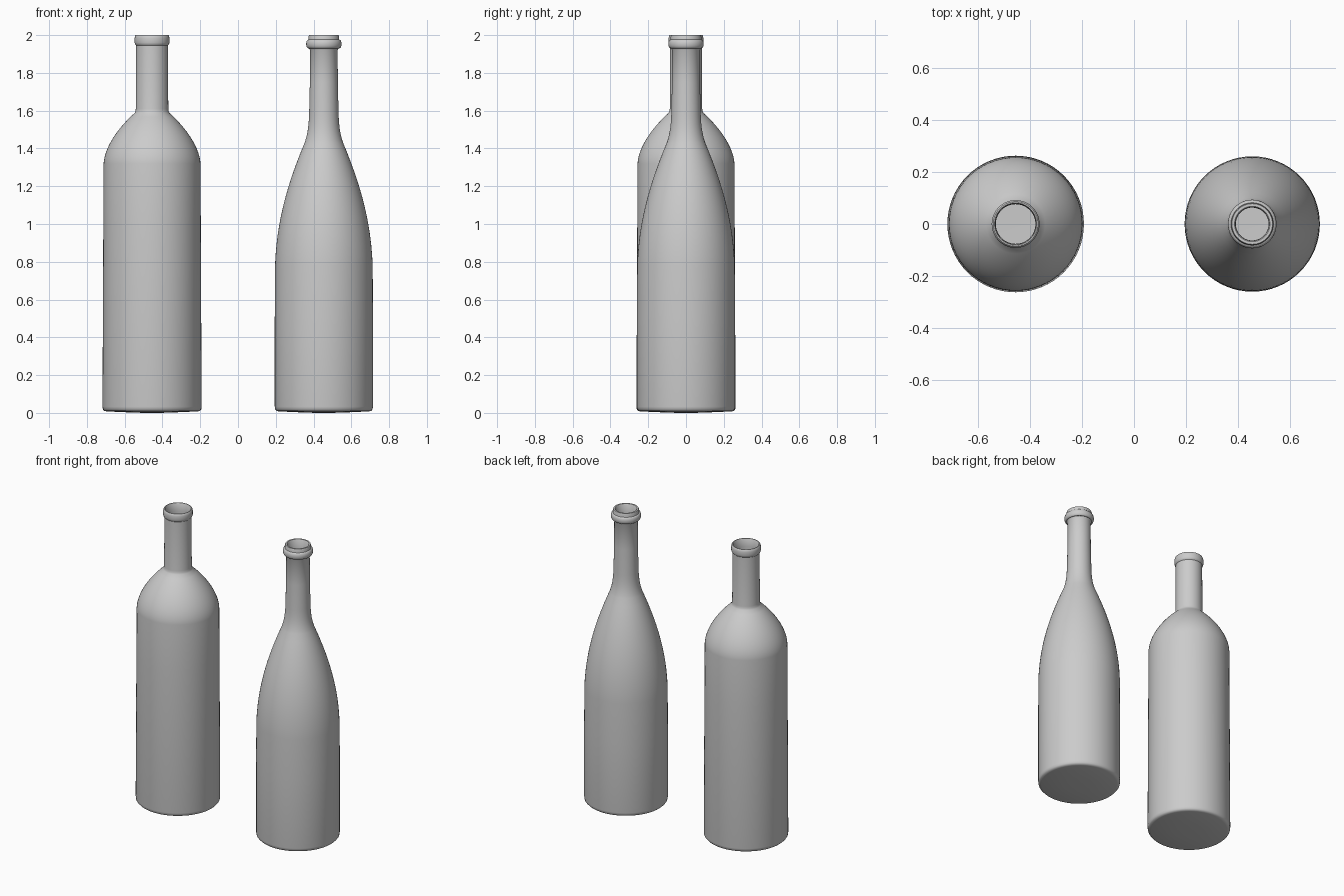
import bpy, bmesh, math
from mathutils import Vector
from mathutils.geometry import interpolate_bezier

if "Cube" in bpy.data.objects:
    bpy.data.objects.remove(bpy.data.objects["Cube"])

SEGMENTS = 64


def curve(p0, p1, p2, p3, n=14):
    pts = [Vector((r, z, 0)) for r, z in (p0, p1, p2, p3)]
    return [(p.x, p.y) for p in interpolate_bezier(*pts, n)]


def lathe(name, profile, x):
    """Revolve (radius, height) points; zero radius becomes a pole."""
    bm = bmesh.new()
    rings = []
    for r, z in profile:
        if r == 0:
            rings.append([bm.verts.new((0, 0, z))] * SEGMENTS)
        else:
            angles = [2 * math.pi * i / SEGMENTS for i in range(SEGMENTS)]
            rings.append([bm.verts.new((r * math.cos(a), r * math.sin(a), z)) for a in angles])
    for low, high in zip(rings, rings[1:]):
        for i in range(SEGMENTS):
            j = (i + 1) % SEGMENTS
            bm.faces.new(list(dict.fromkeys((low[i], low[j], high[j], high[i]))))
    bmesh.ops.recalc_face_normals(bm, faces=bm.faces)
    mesh = bpy.data.meshes.new(name)
    bm.to_mesh(mesh)
    bm.free()
    obj = bpy.data.objects.new(name, mesh)
    obj.location.x = x
    bpy.context.collection.objects.link(obj)
    bpy.ops.object.select_all(action='DESELECT')
    obj.select_set(True)
    bpy.context.view_layer.objects.active = obj
    bpy.ops.object.shade_smooth_by_angle(angle=math.radians(40))


def base(r):
    # slightly convex underside with a rounded foot
    return [(0, 0), (0.085, 0.001), (r - 0.02, 0.008), (r - 0.009, 0.011),
            (r - 0.002, 0.019), (r, 0.033)]


def cavity(outer, wall, mouth):
    # inner wall follows the outside, down to the floor
    inner = [(min(r - wall, mouth) if z > 1.6 else r - wall, z) for r, z in reversed(outer)]
    r = inner[-1][0]
    return inner + [(r, 0.04), (r - 0.02, 0.02), (0, 0.012)]


# High-shouldered bottle with a straight neck and a collar
body = [(0.258, 1.0)] + curve((0.2565, 1.32), (0.252, 1.40), (0.19, 1.50), (0.092, 1.588))
body += [(0.088, 1.597), (0.086, 1.61), (0.084, 1.945)]
collar = [(0.089, 1.95), (0.092, 1.96), (0.092, 1.985), (0.089, 1.997), (0.086, 2.0),
          (0.081, 2.0), (0.078, 1.996)]
lathe("straight_bottle", base(0.2625) + body + collar + cavity(body, 0.008, 0.077), -0.455)

# Slope-shouldered bottle with a ring below the lip
body = [(0.26, 0.5)] + curve((0.2585, 0.78), (0.25, 1.02), (0.19, 1.22), (0.102, 1.43))
body += curve((0.098, 1.442), (0.086, 1.48), (0.08, 1.52), (0.078, 1.58), 8)
body += [(0.074, 1.75), (0.073, 1.92)]
ring = [(0.082 + 0.0115 * math.cos(a), 1.953 + 0.023 * math.sin(a))
        for a in [math.radians(d) for d in range(-105, 91, 15)]]
lip = [(0.081, 1.98), (0.081, 1.992), (0.078, 2.0), (0.068, 2.0), (0.064, 1.995)]
lathe("sloped_bottle", base(0.26) + body + ring + lip + cavity(body, 0.008, 0.063), 0.4545)
